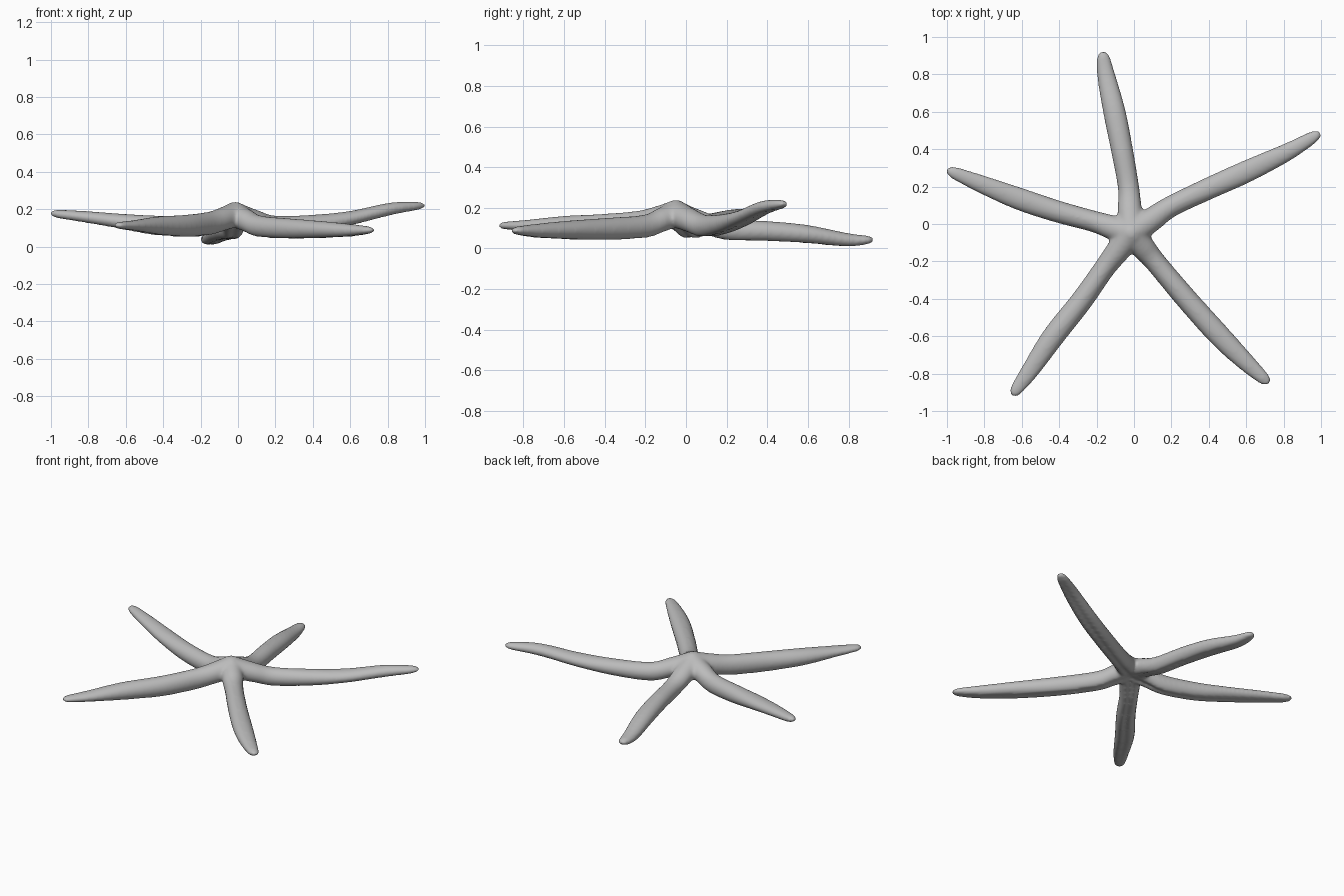
import bpy, bmesh, math
from mathutils import Vector

cube = bpy.data.objects.get("Cube")
if cube:
    bpy.data.objects.remove(cube, do_unlink=True)

skin = bpy.data.materials.new("plain grey skin")
skin.use_nodes = True
grey = (0.5, 0.5, 0.5, 1)
skin.diffuse_color = grey
skin.node_tree.nodes["Principled BSDF"].inputs["Base Color"].default_value = grey

# Stations hold x, y, top height and underside height
HUB = Vector((-0.015, -0.05, 0.24, 0.10))
ARMS = {
    "back": [(-.03, .2, .145, .035), (-.065, .4, .135, .03), (-.105, .6, .115, .02),
             (-.15, .8, .075, .005), (-.168, .925, .06, .025)],
    "back_left": [(.2, .095, .165, .05), (.4, .19, .17, .07), (.6, .28, .19, .11),
                  (.82, .385, .235, .165), (1.0, .49, .24, .2)],
    "back_right": [(-.22, .015, .165, .045), (-.42, .07, .165, .055), (-.62, .137, .175, .09),
                   (-.82, .215, .19, .125), (-1.005, .292, .2, .155)],
    "front_right": [(-.16, -.24, .185, .055), (-.28, -.41, .17, .045), (-.43, -.6, .16, .055),
                    (-.56, -.79, .14, .08), (-.655, -.92, .13, .095)],
    "front_left": [(.12, -.21, .165, .045), (.28, -.4, .15, .035), (.46, -.6, .135, .04),
                   (.605, -.745, .12, .05), (.725, -.855, .105, .07)],
}
HALF_WIDTHS = [.072, .065, .057, .059, .06, .048, .03]
SIDES, RINGS = 32, 60


def spline(values, t):
    """Smooth interpolation through the stations, t from 0 to 1."""
    s = t * (len(values) - 1)
    i = min(int(s), len(values) - 2)
    f = s - i
    a, b, c, d = (values[min(max(k, 0), len(values) - 1)] for k in range(i - 1, i + 3))
    return (b * 2 + (c - a) * f + (a * 2 - b * 5 + c * 4 - d) * f ** 2
            + (b * 3 - a - c * 3 + d) * f ** 3) * 0.5


def add_arm(bm, stations):
    """Loft a tapering arm with a rounded back, grooved underside and round tip."""
    path = [HUB] + [Vector(s) for s in stations]
    near = HUB.lerp(path[1], 0.5)
    near[2] -= 0.005
    path.insert(1, near)
    previous = None
    for r in range(RINGS + 1):
        t = r / RINGS
        x, y, top, bottom = spline(path, t)
        ahead = spline(path, min(t + .01, 1)) - spline(path, max(t - .01, 0))
        side = Vector((-ahead[1], ahead[0], 0)).normalized()
        tip = math.sqrt(max(1 - (max(t - .93, 0) / .07) ** 2, .01))
        half = spline(HALF_WIDTHS, t) * tip
        height = (top - bottom) / 2 * tip
        middle = Vector((x, y, (top + bottom) / 2))
        ring = []
        for k in range(SIDES):
            angle = math.tau * k / SIDES
            u, v = math.cos(angle), math.sin(angle)
            if v < 0:
                v += 0.3 * math.exp(-(u / 0.25) ** 2)
            ring.append(bm.verts.new(middle + side * half * u + Vector((0, 0, height * v))))
        if previous:
            for k in range(SIDES):
                n = (k + 1) % SIDES
                bm.faces.new((previous[k], previous[n], ring[n], ring[k]))
        else:
            bm.faces.new(ring[::-1])
        previous = ring
    bm.faces.new(previous)


# All five arms meet at the hub and are fused into one skin
bm = bmesh.new()
for stations in ARMS.values():
    add_arm(bm, stations)
bmesh.ops.recalc_face_normals(bm, faces=bm.faces)
mesh = bpy.data.meshes.new("starfish_body")
bm.to_mesh(mesh)
bm.free()
mesh.materials.append(skin)
body = bpy.data.objects.new("starfish_body", mesh)
bpy.context.collection.objects.link(body)

fuse = body.modifiers.new("fuse arms", "REMESH")
fuse.mode = "VOXEL"
fuse.voxel_size = 0.009
fuse.use_smooth_shade = True
soften = body.modifiers.new("soften joints", "SMOOTH")
soften.factor = 0.5
soften.iterations = 12
